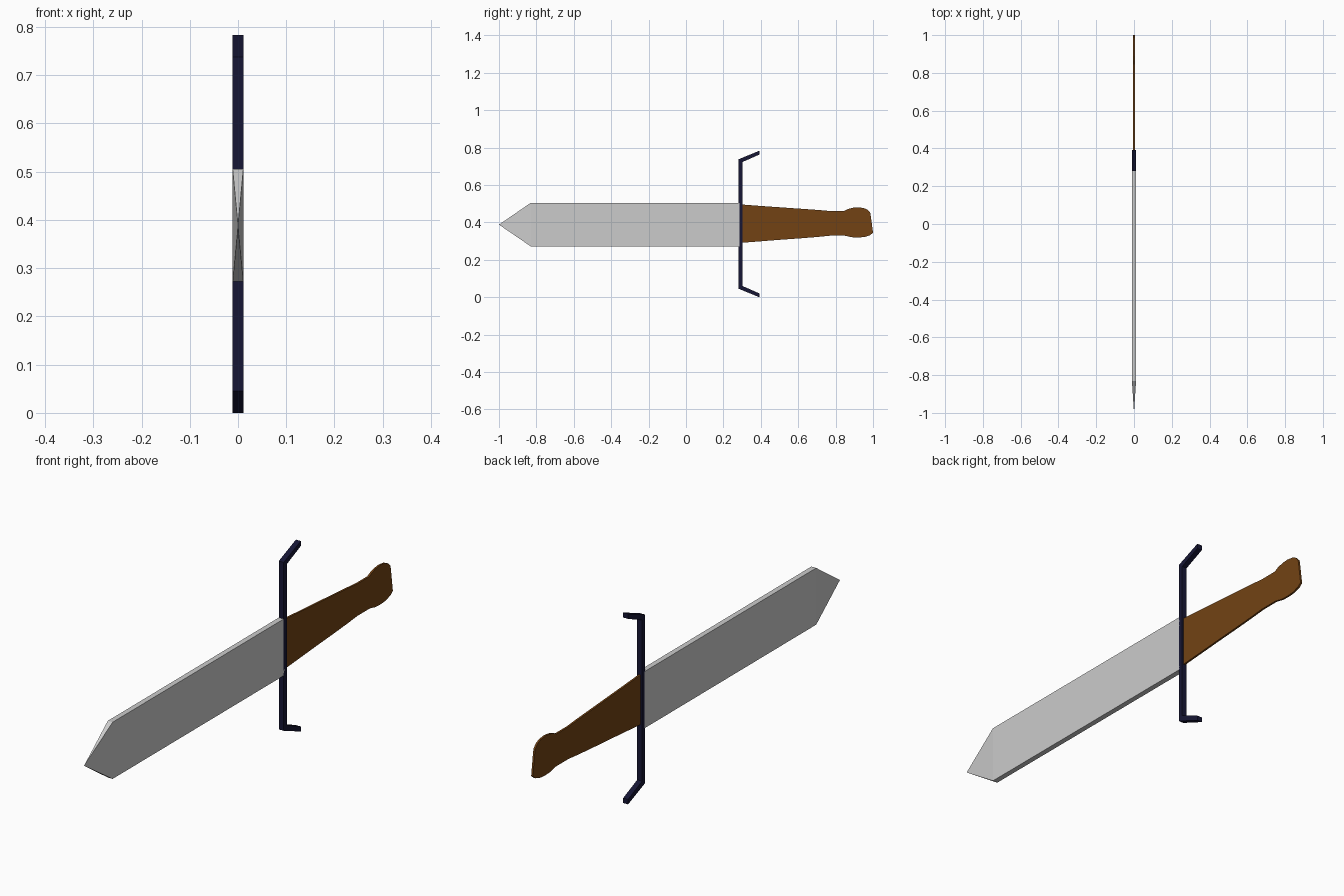
import bpy, bmesh
from mathutils import Vector

if "Cube" in bpy.data.objects:
    bpy.data.objects.remove(bpy.data.objects["Cube"])

MID = 0.3915   # height of the long axis


def material(name, rgb):
    m = bpy.data.materials.new(name)
    m.diffuse_color = (*rgb, 1)
    m.use_nodes = True
    m.node_tree.nodes["Principled BSDF"].inputs["Base Color"].default_value = m.diffuse_color
    return m


def plate(name, outline, half, mat=None):
    """Extrude a (y, z) outline to a flat plate of thickness 2 * half in x."""
    bm = bmesh.new()
    face = bm.faces.new([bm.verts.new((-half, y, z)) for y, z in outline])
    ext = bmesh.ops.extrude_face_region(bm, geom=[face])
    verts = [g for g in ext["geom"] if isinstance(g, bmesh.types.BMVert)]
    bmesh.ops.translate(bm, verts=verts, vec=Vector((2 * half, 0, 0)))
    bmesh.ops.recalc_face_normals(bm, faces=bm.faces)
    mesh = bpy.data.meshes.new(name)
    bm.to_mesh(mesh)
    bm.free()
    obj = bpy.data.objects.new(name, mesh)
    bpy.context.collection.objects.link(obj)
    if mat:
        mesh.materials.append(mat)
    return obj


# Blade: box whose front end is drawn out to a pyramid point
blade = plate("blade", [(-0.83, 0.272), (0.285, 0.272), (0.285, 0.505), (-0.83, 0.505)], 0.011)
bm = bmesh.new()
bm.from_mesh(blade.data)
front = min(bm.faces, key=lambda f: f.calc_center_median().y)
tip = bmesh.ops.poke(bm, faces=[front])["verts"][0]
tip.co = (0, -1, 0.388)
bm.to_mesh(blade.data)
bm.free()

# Guard: straight bar with both ends bent toward the pommel
upper = [(0.281, 0.346), (0.392, 0.3915), (0.392, 0.371), (0.301, 0.331)]
guard = [(y, MID + h) for y, h in upper] + [(y, MID - h) for y, h in reversed(upper)]
plate("guard", guard, 0.011, material("dark_blue", (0.008, 0.008, 0.035)))

# Grip: thin tapering plate swelling into a rounded, slightly slanted pommel
top = [(0.295, 0.496), (0.40, 0.488), (0.50, 0.481), (0.60, 0.474), (0.70, 0.467),
       (0.77, 0.461), (0.845, 0.461), (0.865, 0.471), (0.89, 0.478), (0.92, 0.481),
       (0.95, 0.477), (0.97, 0.468), (0.985, 0.452), (0.99, 0.42)]
bottom = [(1.0, 0.345), (0.985, 0.332), (0.955, 0.322), (0.92, 0.319), (0.885, 0.321),
          (0.85, 0.329), (0.77, 0.329), (0.70, 0.322), (0.60, 0.314), (0.50, 0.307),
          (0.40, 0.299), (0.295, 0.291)]
plate("grip", top + bottom, 0.004, material("brown", (0.17, 0.055, 0.007)))
